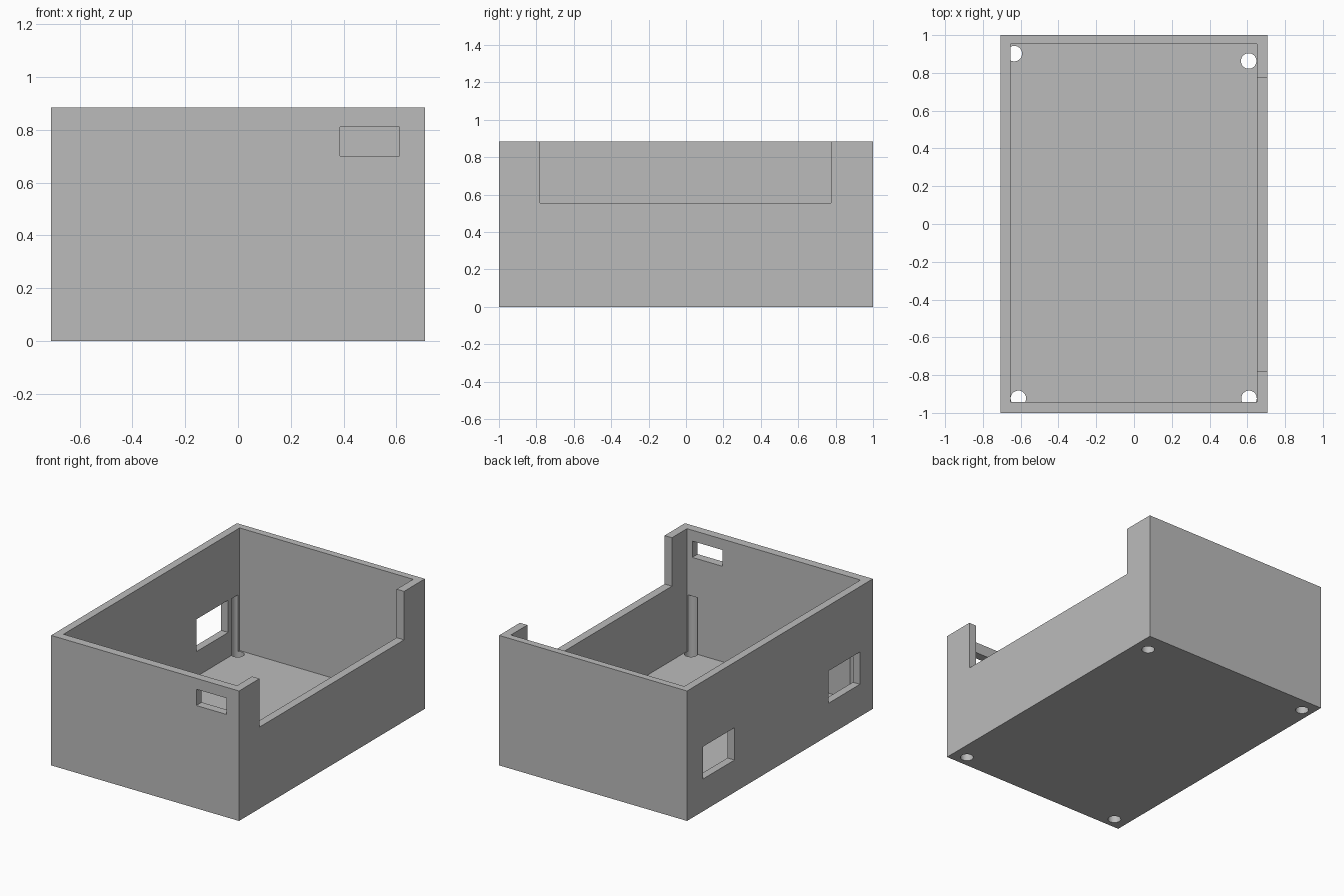
import bpy
import math

cube = bpy.data.objects.get("Cube")
if cube:
    bpy.data.objects.remove(cube, do_unlink=True)

# Overall sizes
HALF_X, HALF_Y, HEIGHT = 0.708, 1.0, 0.885
FLOOR = 0.05

grey = bpy.data.materials.new("plain grey")
grey.use_nodes = True
grey.diffuse_color = (0.5, 0.5, 0.5, 1)
bsdf = next(n for n in grey.node_tree.nodes if n.type == "BSDF_PRINCIPLED")
bsdf.inputs["Base Color"].default_value = (0.5, 0.5, 0.5, 1)


def box(name, x, y, z):
    """Box from its (low, high) range on each axis."""
    spans = (x, y, z)
    bpy.ops.mesh.primitive_cube_add(size=1, location=[(a + b) / 2 for a, b in spans])
    obj = bpy.context.object
    obj.name = name
    obj.scale = [b - a for a, b in spans]
    bpy.ops.object.transform_apply(location=True, rotation=False, scale=True)
    return obj


def cut(target, cutter):
    """Subtract the cutter from the target, then discard the cutter."""
    cutter.hide_render = True
    mod = target.modifiers.new("cut", "BOOLEAN")
    mod.operation = "DIFFERENCE"
    mod.solver = "EXACT"
    mod.object = cutter
    bpy.ops.object.select_all(action="DESELECT")
    bpy.context.view_layer.objects.active = target
    target.select_set(True)
    bpy.ops.object.modifier_apply(modifier=mod.name)
    bpy.data.objects.remove(cutter, do_unlink=True)


# Outer shell, hollowed out with an open top
case = box("open_case", (-HALF_X, HALF_X), (-HALF_Y, HALF_Y), (0, HEIGHT))
case.data.materials.append(grey)
cut(case, box("cavity", (-0.655, 0.652), (-0.942, 0.953), (FLOOR, 1.2)))

# Wide notch in the rim of the right wall
cut(case, box("side_notch", (0.6, 0.8), (-0.78, 0.776), (0.555, 1.2)))

# Small slot high in the front wall
cut(case, box("front_slot", (0.386, 0.612), (-1.1, -0.9), (0.70, 0.811)))

# Two windows in the left wall
for low, high in ((0.49, 0.83), (-0.86, -0.52)):
    cut(case, box("side_window", (-0.8, -0.6), (low, high), (0.22, 0.44)))

# Screw holes through the floor, which also groove the walls they touch
for x, y in ((-0.634, 0.902), (0.607, 0.863), (-0.612, -0.923), (0.609, -0.923)):
    bpy.ops.mesh.primitive_cylinder_add(vertices=48, radius=0.041, depth=0.535,
                                        location=(x, y, 0.1685))
    cut(case, bpy.context.object)

# Smooth hole walls, crisp edges elsewhere
bpy.context.view_layer.objects.active = case
case.select_set(True)
bpy.ops.object.shade_smooth_by_angle(angle=math.radians(30))
